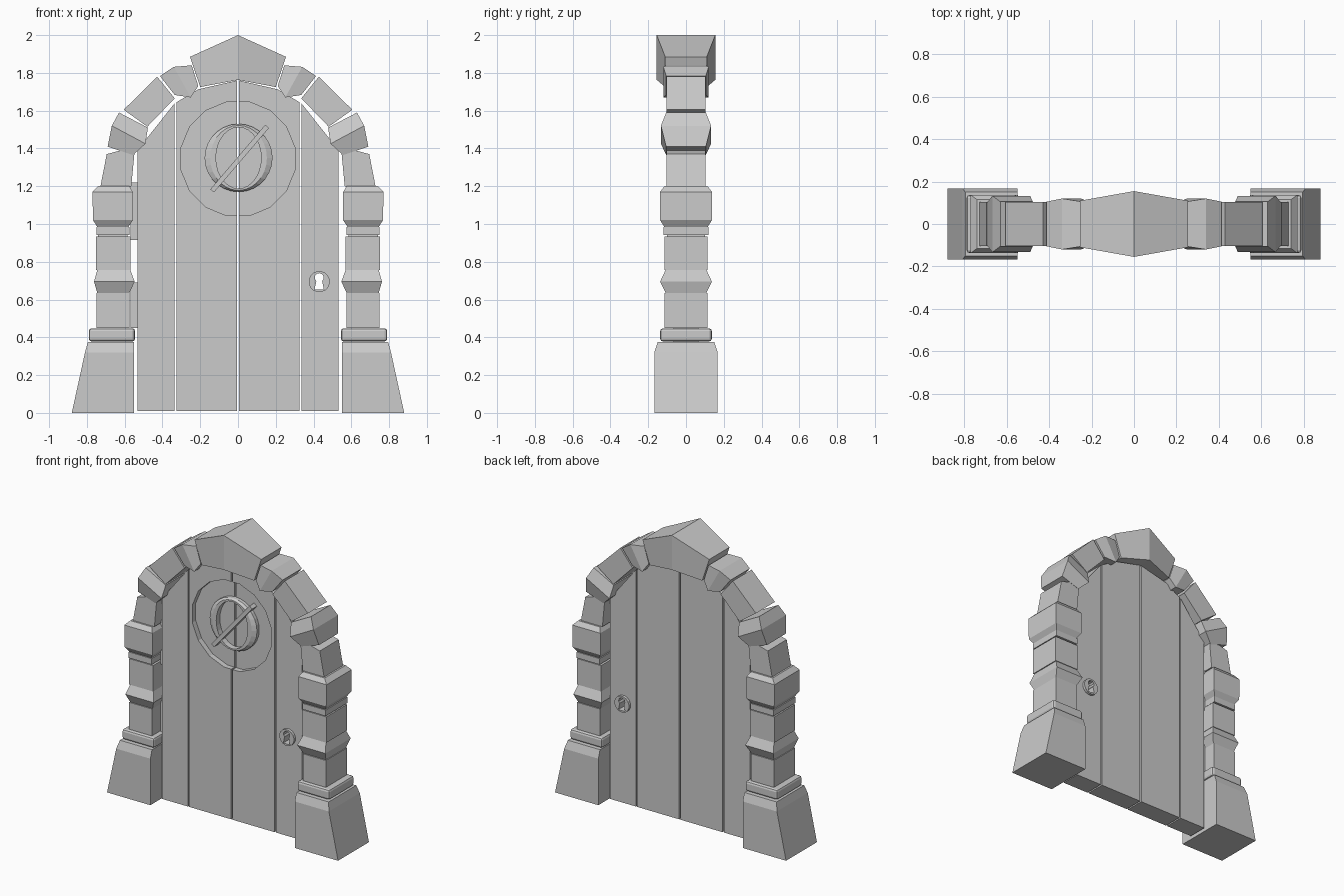
import bpy, bmesh, math

if "Cube" in bpy.data.objects:
    bpy.data.objects.remove(bpy.data.objects["Cube"])

grey = bpy.data.materials.new("plain_grey")
grey.diffuse_color = (0.6, 0.6, 0.6, 1)
grey.use_nodes = True
grey.node_tree.nodes["Principled BSDF"].inputs["Base Color"].default_value = grey.diffuse_color


def make(name, bm):
    bmesh.ops.recalc_face_normals(bm, faces=bm.faces)
    me = bpy.data.meshes.new(name)
    bm.to_mesh(me)
    bm.free()
    ob = bpy.data.objects.new(name, me)
    bpy.context.collection.objects.link(ob)
    me.materials.append(grey)
    return ob


def loft(name, sections, s=1):
    """Stone skinned through quads: inner x,z / outer x,z / half depth."""
    bm = bmesh.new()
    rings = []
    for xi, zi, xo, zo, h in sections:
        rings.append([bm.verts.new(p) for p in (
            (s * xi, -h, zi), (s * xo, -h, zo), (s * xo, h, zo), (s * xi, h, zi))])
    for a, b in zip(rings, rings[1:]):
        for i in range(4):
            j = (i + 1) % 4
            bm.faces.new((a[i], a[j], b[j], b[i]))
    bm.faces.new(rings[0])
    bm.faces.new(rings[-1])
    return make(name, bm)


def level(x0, x1, z, h):
    return (x0, z, x1, z, h)


def prism(name, pts, y0, y1, s=1):
    """Front-view outline extruded through the depth."""
    bm = bmesh.new()
    a = [bm.verts.new((s * x, y0, z)) for x, z in pts]
    b = [bm.verts.new((s * x, y1, z)) for x, z in pts]
    bm.faces.new(a)
    bm.faces.new(b)
    for i in range(len(pts)):
        j = (i + 1) % len(pts)
        bm.faces.new((a[i], a[j], b[j], b[i]))
    return make(name, bm)


def circle(cx, cz, r, n):
    return [(cx + r * math.cos((i + .5) * 2 * math.pi / n),
             cz + r * math.sin((i + .5) * 2 * math.pi / n)) for i in range(n)]


def apply_mods(ob):
    dg = bpy.context.evaluated_depsgraph_get()
    me = bpy.data.meshes.new_from_object(ob.evaluated_get(dg))
    ob.modifiers.clear()
    ob.data = me


def cut(ob, cutter):
    m = ob.modifiers.new("cut", 'BOOLEAN')
    m.operation = 'DIFFERENCE'
    m.solver = 'EXACT'
    m.object = cutter
    apply_mods(ob)


def bevel(ob, width, segments):
    m = ob.modifiers.new("bevel", 'BEVEL')
    m.width = width
    m.segments = segments
    apply_mods(ob)


# Pillar and arch stones, from the ground up
stones = {
    "plinth": [level(.55, .88, 0, .168), level(.55, .81, .32, .168), level(.55, .795, .375, .15)],
    "lower_block": [level(.575, .75, .45, .115), level(.575, .75, .635, .115)],
    "waist_stone": [level(.575, .745, .635, .108), level(.547, .762, .695, .137),
                    level(.57, .745, .757, .108)],
    "middle_block": [level(.568, .752, .757, .113), level(.568, .752, .935, .113)],
    "neck_core": [level(.585, .74, .93, .1), level(.585, .74, .99, .1)],
    "neck_slab": [level(.575, .75, .942, .118), level(.575, .75, .983, .118)],
    "capital": [level(.58, .745, .985, .115), level(.557, .768, 1.02, .137),
                level(.557, .77, 1.17, .137), level(.575, .74, 1.2, .115)],
    "arch_block_low": [(.565, 1.2, .73, 1.19, .103), (.545, 1.41, .695, 1.37, .103)],
    "arch_bulge_low": [(.555, 1.365, .69, 1.41, .105), (.49, 1.425, .668, 1.52, .133),
                       (.477, 1.51, .63, 1.59, .105)],
    "arch_block_high": [(.48, 1.515, .605, 1.605, .103), (.335, 1.665, .428, 1.78, .103)],
    "arch_bulge_high": [(.335, 1.683, .413, 1.783, .105), (.25, 1.67, .34, 1.832, .12),
                        (.21, 1.73, .245, 1.84, .105)],
}
for side, s in (("right", 1), ("left", -1)):
    for name, sec in stones.items():
        loft(f"{name}_{side}", sec, s)
    cushion = loft(f"cushion_slab_{side}",
                   [level(.545, .79, .378, .137), level(.545, .79, .448, .137)], s)
    bevel(cushion, .015, 2)

# Keystone
loft("keystone", [(-.2, 1.725, -.254, 1.885, .11), (0, 1.763, 0, 2, .155),
                  (.2, 1.725, .254, 1.885, .11)])

# Cutters: round recess and keyhole
recess = prism("recess_cutter", circle(0, 1.345, .307, 16), -.2, -.03)
hole = [(.43 + .024 * math.cos(a), .716 + .024 * math.sin(a))
        for a in [math.radians(-50 + 280 * i / 8) for i in range(9)]]
hole += [(.405, .652), (.455, .652)]
keyhole = prism("keyhole_cutter", hole, -.3, .3)

# Door planks
inner = [(.005, .01), (.325, .01), (.325, 1.645), (.21, 1.713), (.005, 1.76)]
outer = [(.335, .01), (.533, .01), (.533, 1.39), (.335, 1.64)]
for side, s in (("right", 1), ("left", -1)):
    cut(prism(f"inner_plank_{side}", inner, -.067, .067, s), recess)
    plank = prism(f"outer_plank_{side}", outer, -.067, .067, s)
    if s == 1:
        cut(plank, keyhole)

# Keyhole plates on both faces
for side, y0, y1 in (("front", -.085, -.066), ("back", .066, .085)):
    cut(prism(f"keyhole_plate_{side}", circle(.43, .695, .056, 16), y0, y1), keyhole)

for c in (recess, keyhole):
    bpy.data.objects.remove(c)

# Hinges on the left edge
for name, z0, z1 in (("hinge_upper", .915, 1.22), ("hinge_lower", .45, .69)):
    prism(name, [(-.57, z0), (-.53, z0), (-.53, z1), (-.57, z1)], -.03, .03)

# Raised ring ornament: round outside, oval inside
bm = bmesh.new()
profile = [(.18, .18, -.028), (.18, .18, -.055), (.15, .172, -.07),
           (.12, .162, -.07), (.12, .162, -.028)]
rings = []
for i in range(28):
    a = 2 * math.pi * i / 28
    rings.append([bm.verts.new((.003 + rx * math.cos(a), y, 1.35 + rz * math.sin(a)))
                  for rx, rz, y in profile])
for i in range(28):
    p, q = rings[i], rings[(i + 1) % 28]
    for k in range(5):
        m = (k + 1) % 5
        bm.faces.new((p[k], p[m], q[m], q[k]))
make("ring_ornament", bm)

# Diagonal bar across the ring
prism("diagonal_bar", [(-.147, 1.183), (-.127, 1.168), (.164, 1.508), (.144, 1.525)],
      -.08, -.028)
